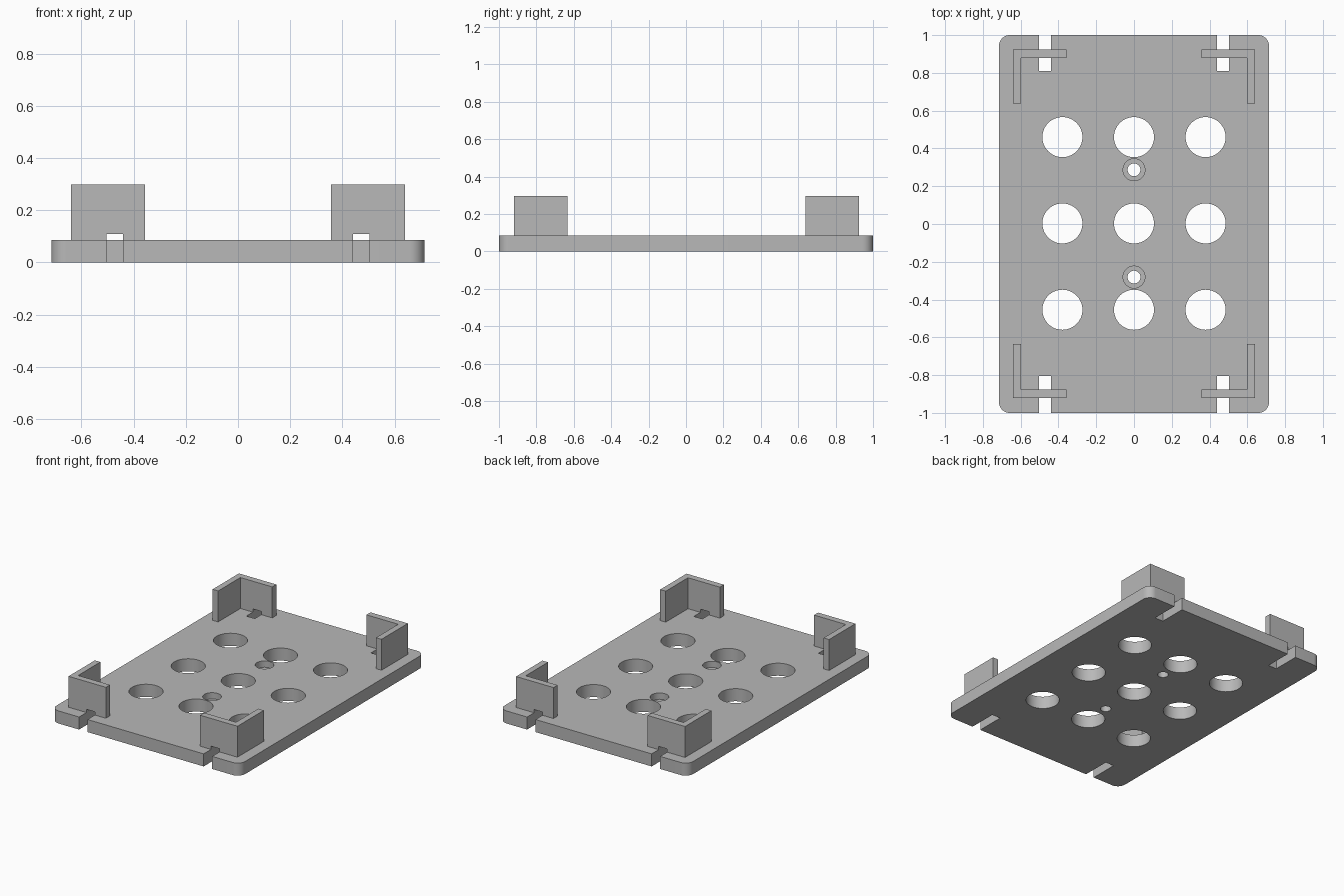
import bpy
import bmesh
from math import cos, sin, pi, radians

cube = bpy.data.objects.get("Cube")
if cube:
    bpy.data.objects.remove(cube, do_unlink=True)

PLATE_TOP = 0.086
WALL_TOP = 0.298
SHIFT = 0.003          # hole pattern sits slightly towards the back

grey = bpy.data.materials.new("plain_grey")
grey.use_nodes = True
grey.diffuse_color = (0.48, 0.48, 0.48, 1)
bsdf = grey.node_tree.nodes["Principled BSDF"]
bsdf.inputs["Base Color"].default_value = grey.diffuse_color
bsdf.inputs["Roughness"].default_value = 0.6


def make_object(name, bm):
    bmesh.ops.recalc_face_normals(bm, faces=bm.faces)
    mesh = bpy.data.meshes.new(name)
    bm.to_mesh(mesh)
    bm.free()
    mesh.materials.append(grey)
    obj = bpy.data.objects.new(name, mesh)
    bpy.context.collection.objects.link(obj)
    return obj


def prism(bm, outline, z0, z1):
    """Extrude a flat outline between two heights."""
    face = bm.faces.new([bm.verts.new((x, y, z0)) for x, y in outline])
    result = bmesh.ops.extrude_face_region(bm, geom=[face])
    for v in result["geom"]:
        if isinstance(v, bmesh.types.BMVert):
            v.co.z = z1


def circle(cx, cy, r, n=64):
    return [(cx + r * cos(2 * pi * i / n), cy + r * sin(2 * pi * i / n)) for i in range(n)]


def rounded_rectangle(hx, hy, r, steps=10):
    points = []
    for quarter, (sx, sy) in enumerate([(1, 1), (-1, 1), (-1, -1), (1, -1)]):
        for i in range(steps + 1):
            a = (quarter + i / steps) * pi / 2
            points.append((sx * (hx - r) + r * cos(a), sy * (hy - r) + r * sin(a)))
    return points


def cut(obj, cutter):
    mod = obj.modifiers.new("cut", "BOOLEAN")
    mod.operation = "DIFFERENCE"
    mod.solver = "EXACT"
    mod.object = cutter
    bpy.context.view_layer.objects.active = obj
    bpy.ops.object.modifier_apply(modifier=mod.name)


# Base plate with rounded corners
bm = bmesh.new()
prism(bm, rounded_rectangle(0.715, 1.0, 0.057), 0, PLATE_TOP)
plate = make_object("base_plate", bm)

# L-shaped corner walls
walls = []
for side, sx in (("left", 1), ("right", -1)):
    for end, sy in (("front", -1), ("back", 1)):
        outline = [(0.357, 0.922), (0.64, 0.922), (0.64, 0.637),
                   (0.598, 0.637), (0.598, 0.878), (0.357, 0.878)]
        bm = bmesh.new()
        prism(bm, [(sx * x, sy * y + SHIFT * 0.7) for x, y in outline], PLATE_TOP, WALL_TOP)
        walls.append(make_object(f"{end}_{side}_corner_wall", bm))

# Strap slots through the plate edge and the foot of each wall
bm = bmesh.new()
for sx in (1, -1):
    for sy in (1, -1):
        x0, x1, y0, y1 = sx * 0.44, sx * 0.504, sy * 0.807 + SHIFT, sy * 1.1
        prism(bm, [(x0, y0), (x1, y0), (x1, y1), (x0, y1)], -0.1, 0.108)
slots = make_object("slot_cutter", bm)

# Grid of large holes and the two screw holes
bm = bmesh.new()
for i in (-1, 0, 1):
    for j in (-1, 0, 1):
        prism(bm, circle(0.379 * i, 0.457 * j + SHIFT, 0.106), -0.1, 0.2)
for sy in (1, -1):
    prism(bm, circle(0, 0.284 * sy + SHIFT, 0.034, 40), -0.1, 0.2)
holes = make_object("hole_cutter", bm)

# Recesses for the screw heads
bm = bmesh.new()
for sy in (1, -1):
    prism(bm, circle(0, 0.284 * sy + SHIFT, 0.058, 40), 0.043, 0.2)
recesses = make_object("recess_cutter", bm)

for cutter in (slots, holes, recesses):
    cut(plate, cutter)
for wall in walls:
    cut(wall, slots)
for cutter in (slots, holes, recesses):
    bpy.data.objects.remove(cutter, do_unlink=True)

# Smooth the round surfaces, keep the edges sharp
bpy.ops.object.select_all(action="DESELECT")
for obj in [plate] + walls:
    obj.select_set(True)
bpy.context.view_layer.objects.active = plate
bpy.ops.object.shade_smooth_by_angle(angle=radians(30))
